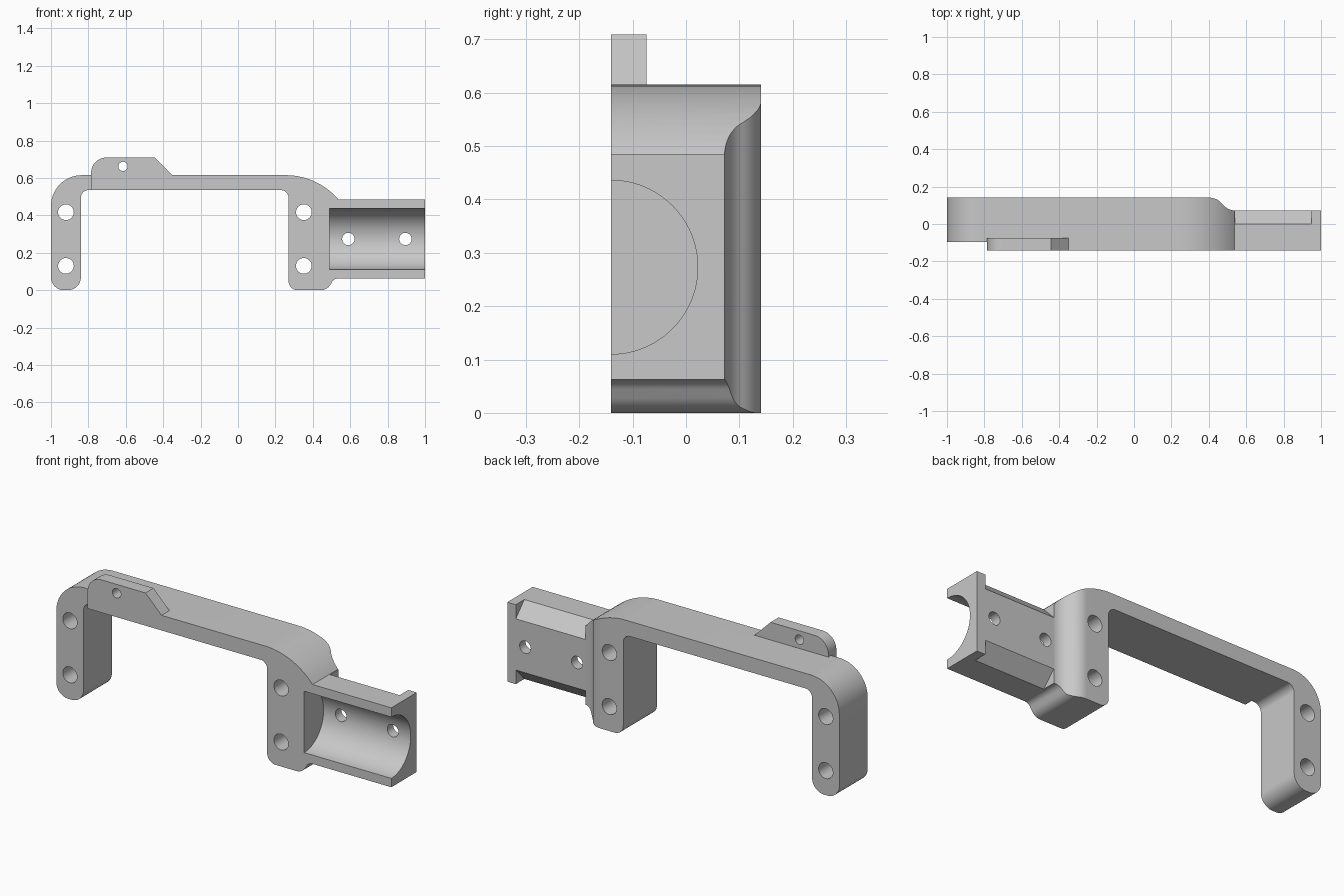
import bpy, bmesh, math
from mathutils import Vector

if "Cube" in bpy.data.objects:
    bpy.data.objects.remove(bpy.data.objects["Cube"])

GREY = (0.58, 0.58, 0.58, 1)
mat = bpy.data.materials.new("plain grey")
mat.use_nodes = True
mat.diffuse_color = GREY
mat.node_tree.nodes["Principled BSDF"].inputs["Base Color"].default_value = GREY


def rounded(corners, steps=14):
    """Outline from (u, v, radius) corners, each rounded by a tangent arc."""
    out = []
    for i, (u, v, r) in enumerate(corners):
        p = Vector((u, v))
        if r == 0:
            out.append(p)
            continue
        a = (Vector(corners[i - 1][:2]) - p).normalized()
        b = (Vector(corners[(i + 1) % len(corners)][:2]) - p).normalized()
        half = a.angle(b) / 2
        centre = p + (a + b).normalized() * (r / math.sin(half))
        start = p + a * (r / math.tan(half)) - centre
        end = p + b * (r / math.tan(half)) - centre
        sweep = start.angle(end)
        for k in range(steps + 1):
            t = sweep * k / steps
            out.append(centre + (start * math.sin(sweep - t) + end * math.sin(t))
                       / math.sin(sweep))
    return out


def circle(u, v, r, n=40):
    return [Vector((u + r * math.cos(math.tau * k / n),
                    v + r * math.sin(math.tau * k / n))) for k in range(n)]


def prism(name, outline, axis, lo, hi):
    """Solid made by pushing an outline along one axis from lo to hi."""
    place = {"x": lambda p, d: (d, p.x, p.y),
             "y": lambda p, d: (p.x, d, p.y),
             "z": lambda p, d: (p.x, p.y, d)}[axis]
    bm = bmesh.new()
    rings = [[bm.verts.new(place(p, d)) for p in outline] for d in (lo, hi)]
    bm.faces.new(rings[0])
    bm.faces.new(rings[1])
    n = len(outline)
    for i in range(n):
        j = (i + 1) % n
        bm.faces.new((rings[0][i], rings[0][j], rings[1][j], rings[1][i]))
    bmesh.ops.recalc_face_normals(bm, faces=bm.faces)
    mesh = bpy.data.meshes.new(name)
    bm.to_mesh(mesh)
    bm.free()
    mesh.materials.append(mat)
    obj = bpy.data.objects.new(name, mesh)
    bpy.context.collection.objects.link(obj)
    return obj


def combine(target, other, operation):
    """Apply a boolean and discard the second solid."""
    mod = target.modifiers.new("combine", "BOOLEAN")
    mod.operation = operation
    mod.solver = "EXACT"
    mod.object = other
    bpy.context.view_layer.objects.active = target
    bpy.ops.object.modifier_apply(modifier=mod.name)
    bpy.data.objects.remove(other)


FRONT, BACK = -0.141, 0.141
MID = 0.274  # height of the clamp axis

# Handle frame: two legs joined by a bar
frame = prism("handle_bracket", rounded([
    (-1, 0, 0.07), (-1, 0.615, 0.165), (0.422, 0.615, 0.37), (0.537, 0.485, 0),
    (0.54, 0.485, 0), (0.54, 0.063, 0), (0.515, 0.063, 0.04), (0.475, 0, 0.06),
    (0.27, 0, 0.05), (0.27, 0.535, 0.04), (-0.84, 0.535, 0.04), (-0.84, 0, 0.07),
]), "y", -0.3, 0.3)

# Plan shape: recessed left leg and curved shoulder at the back right
plan = prism("plan_shape", rounded([
    (-1.1, -0.097, 0), (-0.785, -0.097, 0), (-0.785, FRONT, 0), (0.7, FRONT, 0),
    (0.7, 0.072, 0), (0.5, 0.072, 0.09), (0.445, BACK, 0.09), (-1.1, BACK, 0),
]), "z", -0.2, 1)
combine(frame, plan, "INTERSECT")

# Clamp block with chamfered back edges and an end flange
block = prism("clamp_block", rounded([
    (FRONT, 0.063, 0), (0.072, 0.063, 0), (0.072, 0.485, 0), (FRONT, 0.485, 0),
]), "x", 0.46, 1)
combine(frame, block, "UNION")
for side in (1, -1):
    wedge = prism("chamfer", [Vector((y, MID + side * h)) for y, h in
                              ((-0.0144, 0.226), (0.0864, 0.121), (0.1, 0.226))],
                  "x", 0.54, 0.95)
    combine(frame, wedge, "DIFFERENCE")

# Half-round clamp channel
combine(frame, prism("channel", circle(FRONT, MID - 0.001, 0.163, 96), "x", 0.488, 1.2),
        "DIFFERENCE")

# Raised tab on the front of the bar
tab = prism("tab", rounded([
    (-0.785, 0.56, 0), (-0.785, 0.709, 0.08), (-0.445, 0.709, 0),
    (-0.351, 0.615, 0), (-0.351, 0.56, 0),
]), "y", FRONT, -0.074)
combine(frame, tab, "UNION")

# Screw holes
holes = [(x, z, 0.042) for x in (-0.92, 0.352) for z in (0.13, 0.417)]
holes += [(x, MID, 0.033) for x in (0.59, 0.895)]
holes.append((-0.615, 0.662, 0.025))
for x, z, r in holes:
    combine(frame, prism("hole", circle(x, z, r), "y", -0.4, 0.4), "DIFFERENCE")

# Smooth the curved faces, keep edges crisp
bpy.ops.object.select_all(action="DESELECT")
frame.select_set(True)
bpy.context.view_layer.objects.active = frame
bpy.ops.object.shade_smooth_by_angle(angle=math.radians(25))
